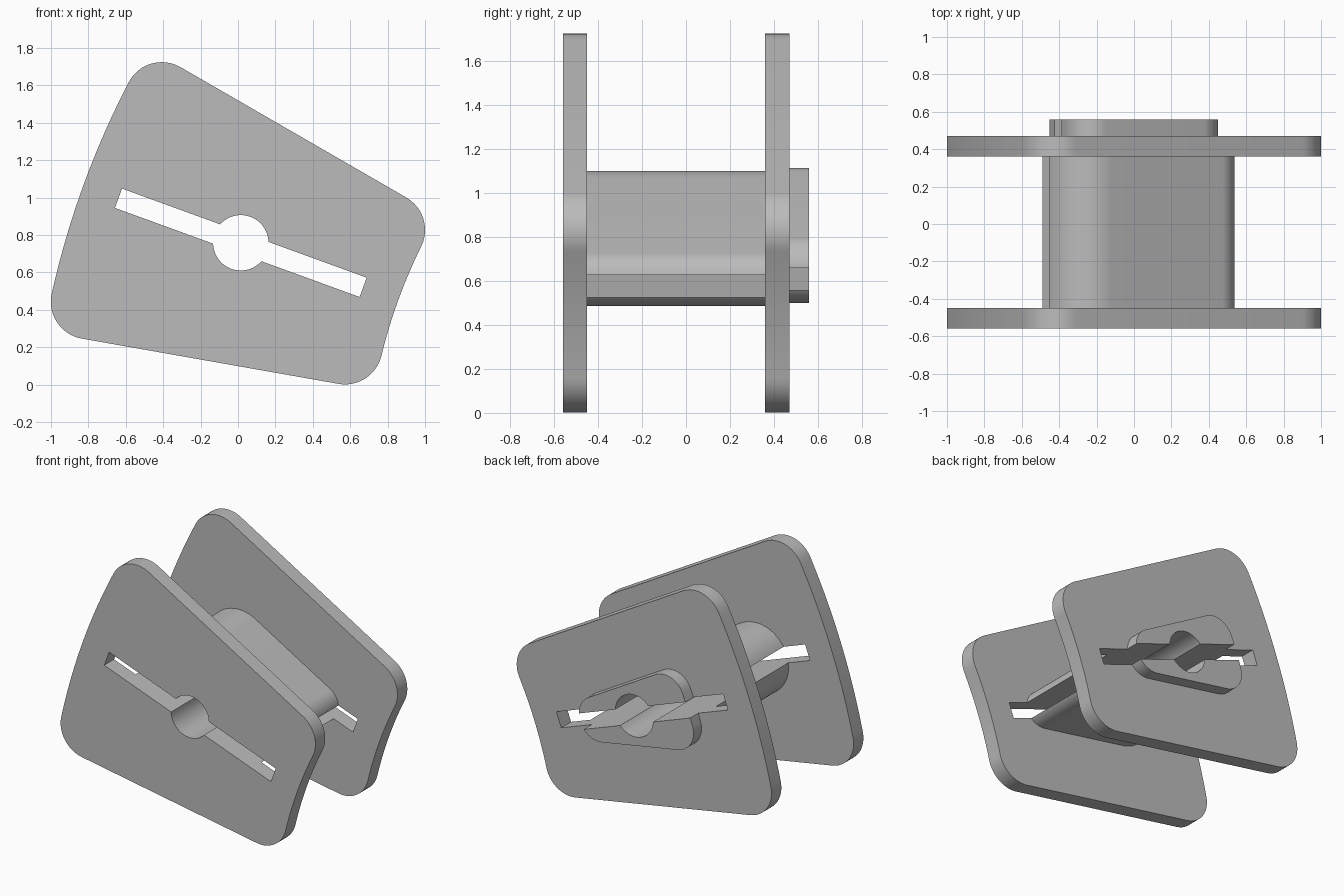
import bpy, bmesh
from math import sin, cos, asin, sqrt, radians, degrees, dist

if "Cube" in bpy.data.objects:
    bpy.data.objects.remove(bpy.data.objects["Cube"])

TILT = radians(20)       # the whole spool leans around the y axis
TAPER = 10               # half angle of the wedge, degrees
CX, CZ = 0.015, 0.758    # axis of the bore

grey = bpy.data.materials.new("plain_grey")
grey.use_nodes = True
grey.diffuse_color = (0.5, 0.5, 0.5, 1)
grey.node_tree.nodes["Principled BSDF"].inputs["Base Color"].default_value = (0.5, 0.5, 0.5, 1)


def arc(cu, cv, r, start, end, n=16):
    steps = [radians(start + (end - start) * i / n) for i in range(n + 1)]
    return [(cu + r * cos(t), cv + r * sin(t)) for t in steps]


def mirrored(half):
    """Close an upper half outline with its mirror image, dropping repeats."""
    outline = []
    for p in half + [(u, -v) for u, v in reversed(half)]:
        if not outline or min(dist(p, outline[-1]), dist(p, outline[0])) > 1e-4:
            outline.append(p)
    return outline


def wedge(half_length, apex, r):
    """Ring sector with rounded corners, concentric about a far apex."""
    outer, inner = apex + half_length, apex - half_length
    f1 = TAPER - degrees(asin(r / (outer - r)))
    f2 = TAPER - degrees(asin(r / (inner + r)))

    def centre(radius, f):
        return apex - radius * cos(radians(f)), radius * sin(radians(f))

    return mirrored(arc(apex, 0, inner, 180, 180 - f2)
                    + arc(*centre(inner + r, f2), r, -f2, 90 - TAPER)
                    + arc(*centre(outer - r, f1), r, 90 - TAPER, 180 - f1)
                    + arc(apex, 0, outer, 180 - f1, 180))


def slab(name, outline, y0, y1):
    bm = bmesh.new()
    verts = [bm.verts.new((CX + u * cos(TILT) + v * sin(TILT), y0,
                           CZ - u * sin(TILT) + v * cos(TILT))) for u, v in outline]
    face = bm.faces.new(verts)
    ext = bmesh.ops.extrude_face_region(bm, geom=[face])
    moved = [g for g in ext["geom"] if isinstance(g, bmesh.types.BMVert)]
    bmesh.ops.translate(bm, verts=moved, vec=(0, y1 - y0, 0))
    bmesh.ops.recalc_face_normals(bm, faces=bm.faces)
    mesh = bpy.data.meshes.new(name)
    bm.to_mesh(mesh)
    bm.free()
    mesh.materials.append(grey)
    obj = bpy.data.objects.new(name, mesh)
    bpy.context.collection.objects.link(obj)
    return obj


# Bore with a long slot, cut through every part
bore, slot_v, slot_u = 0.148, 0.055, 0.696
edge = degrees(asin(slot_v / bore))
cutter = slab("slot_cutter", mirrored([(slot_u, slot_v)] + arc(0, 0, bore, edge, 180 - edge, 32)
                                      + [(-slot_u, slot_v)]), -1, 1)
cutter.hide_render = True

# Tapered core with fully rounded ends
core = mirrored(arc(0.418, 0, 0.129, 0, 90 - TAPER, 24)
                + arc(-0.2735, 0, 0.2485, 90 - TAPER, 180, 24))
flange = wedge(0.896, 3.755, 0.2)

parts = [
    slab("front_flange", flange, -0.56, -0.45),
    slab("core", core, -0.45, 0.36),
    slab("rear_flange", flange, 0.36, 0.47),
    slab("rear_boss", wedge(0.45, 1.2, 0.15), 0.47, 0.56),
]

for obj in parts:
    cut = obj.modifiers.new("slot", "BOOLEAN")
    cut.operation, cut.solver, cut.object = "DIFFERENCE", "EXACT", cutter
    bpy.ops.object.select_all(action="DESELECT")
    obj.select_set(True)
    bpy.context.view_layer.objects.active = obj
    bpy.ops.object.modifier_apply(modifier=cut.name)
    bpy.ops.object.shade_smooth_by_angle(angle=radians(30))

bpy.data.objects.remove(cutter)
